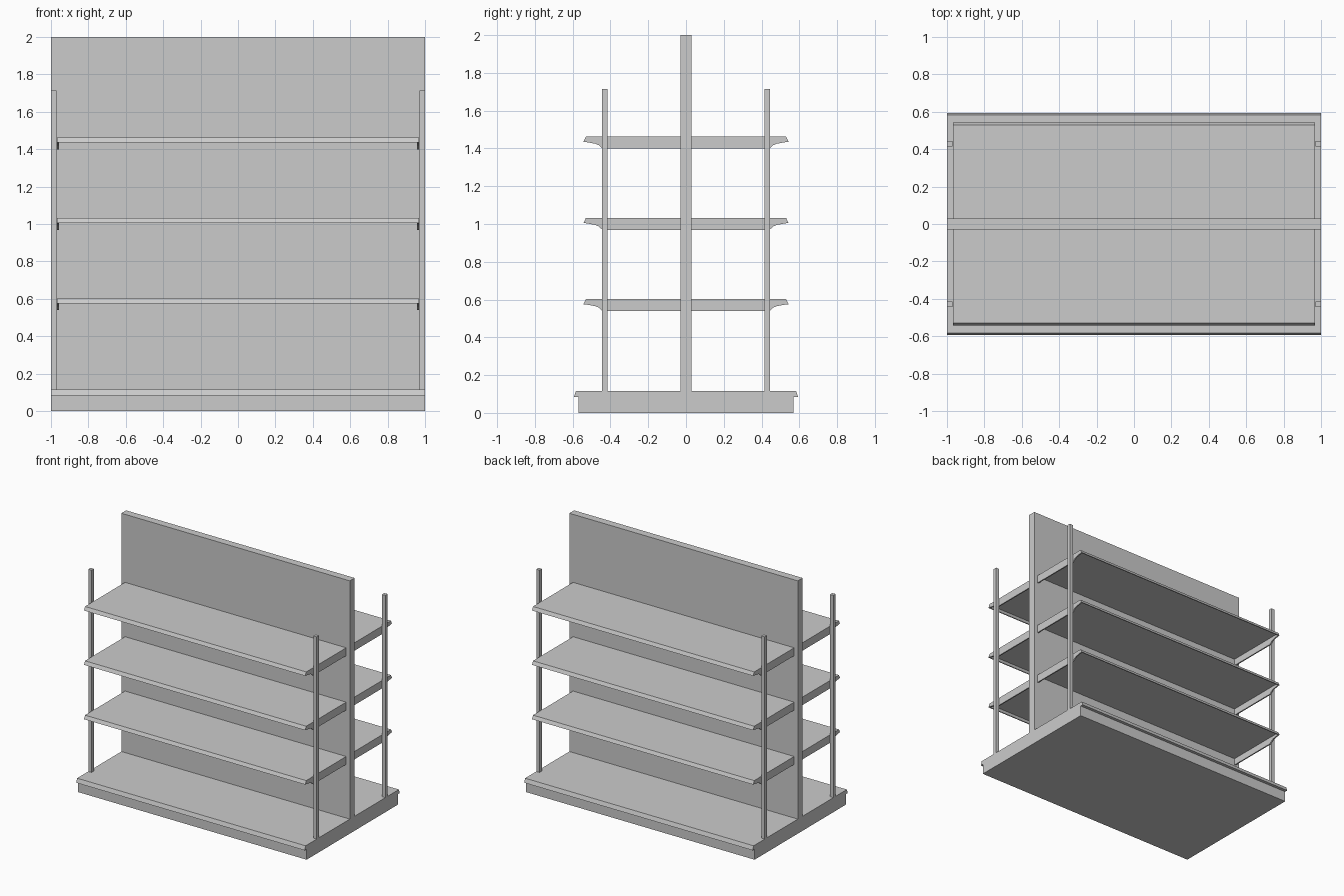
import bpy, bmesh

if "Cube" in bpy.data.objects:
    bpy.data.objects.remove(bpy.data.objects["Cube"])


def extrude_x(name, profile, x0, x1, mirror=(False, False)):
    """Extrude a (y, z) outline from x0 to x1, optionally mirrored in x / y."""
    bm = bmesh.new()
    face = bm.faces.new([bm.verts.new((x0, y, z)) for y, z in profile])
    ext = bmesh.ops.extrude_face_region(bm, geom=[face])
    moved = [g for g in ext["geom"] if isinstance(g, bmesh.types.BMVert)]
    bmesh.ops.translate(bm, verts=moved, vec=(x1 - x0, 0, 0))
    bmesh.ops.recalc_face_normals(bm, faces=bm.faces)
    mesh = bpy.data.meshes.new(name)
    bm.to_mesh(mesh)
    bm.free()
    obj = bpy.data.objects.new(name, mesh)
    bpy.context.collection.objects.link(obj)
    if any(mirror):
        mod = obj.modifiers.new("mirror", "MIRROR")
        mod.use_axis = (mirror[0], mirror[1], False)
        mod.use_mirror_merge = False
    return obj


def rect(y0, y1, z0, z1):
    return [(y0, z0), (y1, z0), (y1, z1), (y0, z1)]


BASE_TOP = 0.115

# Plinth with a sloped overhanging lip on both long sides
half = [(0.57, 0), (0.57, 0.083), (0.594, 0.083), (0.583, BASE_TOP)]
extrude_x("base", half + [(-y, z) for y, z in reversed(half)], -1, 1)

# Central upright panel
extrude_x("centre_panel", rect(-0.03, 0.03, BASE_TOP, 2.0), -1, 1)

# Four corner posts
extrude_x("corner_posts", rect(0.415, 0.444, BASE_TOP, 1.715), 0.971, 1.0, (True, True))

# Three tiers of shelves on both sides, each with thin end brackets
for i, top in enumerate((0.602, 1.032, 1.462), 1):
    board = [(0.03, top), (0.53, top), (0.543, top - 0.027),
             (0.535, top - 0.027), (0.525, top - 0.01), (0.03, top - 0.01)]
    extrude_x(f"shelf_{i}", board, -0.968, 0.968, (False, True))

    bracket = [(0.03, top - 0.01), (0.525, top - 0.01), (0.535, top - 0.027),
               (0.48, top - 0.037), (0.462, top - 0.045), (0.442, top - 0.063),
               (0.03, top - 0.063)]
    extrude_x(f"shelf_{i}_brackets", bracket, 0.958, 0.968, (True, True))
